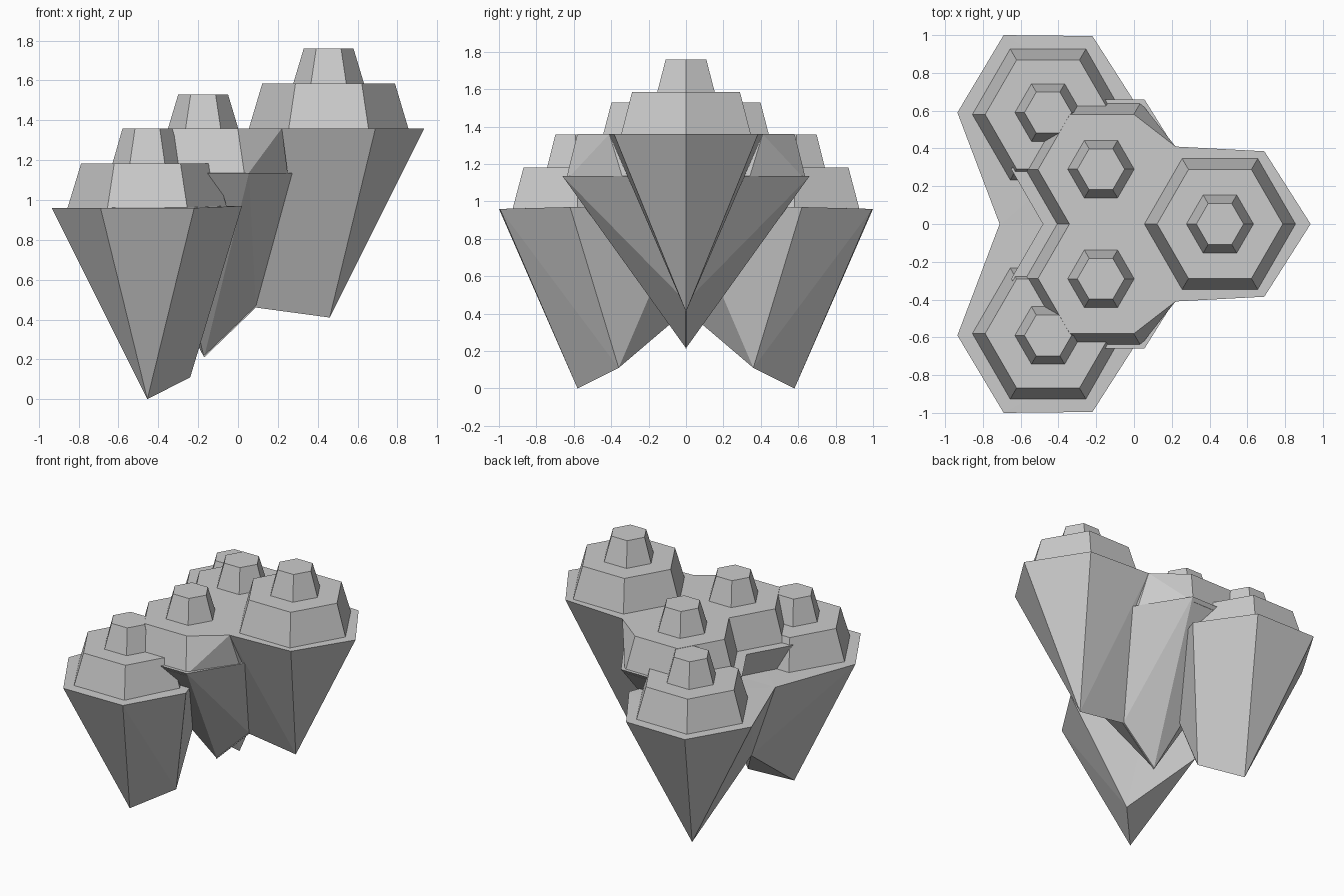
import bpy, bmesh
from math import cos, sin, pi

if "Cube" in bpy.data.objects:
    bpy.data.objects.remove(bpy.data.objects["Cube"])


def hull(name, pts):
    """Convex solid around a few points."""
    bm = bmesh.new()
    for p in pts:
        bm.verts.new(p)
    res = bmesh.ops.convex_hull(bm, input=bm.verts[:])
    loose = [v for v in bm.verts if not v.link_faces]
    bmesh.ops.delete(bm, geom=loose, context='VERTS')
    bmesh.ops.dissolve_limit(bm, angle_limit=0.01, verts=bm.verts[:], edges=bm.edges[:])
    bmesh.ops.recalc_face_normals(bm, faces=bm.faces[:])
    me = bpy.data.meshes.new(name)
    bm.to_mesh(me)
    bm.free()
    ob = bpy.data.objects.new(name, me)
    bpy.context.collection.objects.link(ob)
    return ob


def hexagon(x, y, z, r):
    return [(x + r * cos(i * pi / 3), y + r * sin(i * pi / 3), z) for i in range(6)]


def frustum(x, y, z0, z1, r0, r1):
    return hexagon(x, y, z0, r0) + hexagon(x, y, z1, r1)


def side(pts, s):
    """Mirror points to the chosen side of y = 0."""
    return [(x, y * s, z) for x, y, z in pts]


parts = []
E = -0.004  # small overlap across the middle plane

# Tall right rock with its terrace and knob
parts.append(hull("right_rock", [
    (.935, 0, 1.36), (.69, .385, 1.36), (.22, .41, 1.36), (.69, -.385, 1.36),
    (.22, -.41, 1.36), (.46, 0, .41), (.09, 0, .46)]))
parts.append(hull("right_terrace", frustum(.455, 0, 1.34, 1.585, .406, .333)))
parts.append(hull("right_knob", frustum(.455, 0, 1.57, 1.76, .182, .125)))

for s in (1, -1):
    # Low outer rock, narrowing to a point and a short keel
    parts.append(hull("left_rock", side([
        (-.935, .59, .96), (-.69, 1, .96), (-.22, .995, .96), (.02, .62, .97),
        (-.71, E, .96), (-.2, E, .96), (-.455, .58, 0), (-.24, .36, .11),
        (-.52, E, .42)], s)))
    parts.append(hull("left_terrace", side(frustum(-.455, .58, .93, 1.182, .41, .333), s)))
    parts.append(hull("left_knob", side(frustum(-.455, .59, 1.16, 1.358, .182, .125), s)))

    # Half of the middle rock
    parts.append(hull("middle_rock", side([
        (.28, .3, 1.135), (.055, .66, 1.135), (-.4, .66, 1.135), (-.65, .29, 1.135),
        (-.48, E, 1.135), (.27, E, 1.135), (-.17, E, .21), (.09, E, .46)], s)))
    # Middle terrace runs level into the right rock
    parts.append(hull("middle_terrace", side(
        frustum(-.17, .288, 1.11, 1.36, .41, .338)
        + [(.22, .41, 1.36), (.25, .34, 1.13), (.22, E, 1.36), (.22, E, 1.13)], s)))
    parts.append(hull("middle_knob", side(frustum(-.175, .29, 1.34, 1.53, .182, .125), s)))

# Fuse all parts into one rock cluster
base = parts[0]
base.name = "rock_cluster"
bpy.context.view_layer.objects.active = base
for p in parts[1:]:
    m = base.modifiers.new("fuse", 'BOOLEAN')
    m.operation = 'UNION'
    m.solver = 'EXACT'
    m.object = p
    bpy.ops.object.modifier_apply(modifier=m.name)
    bpy.data.objects.remove(p)
